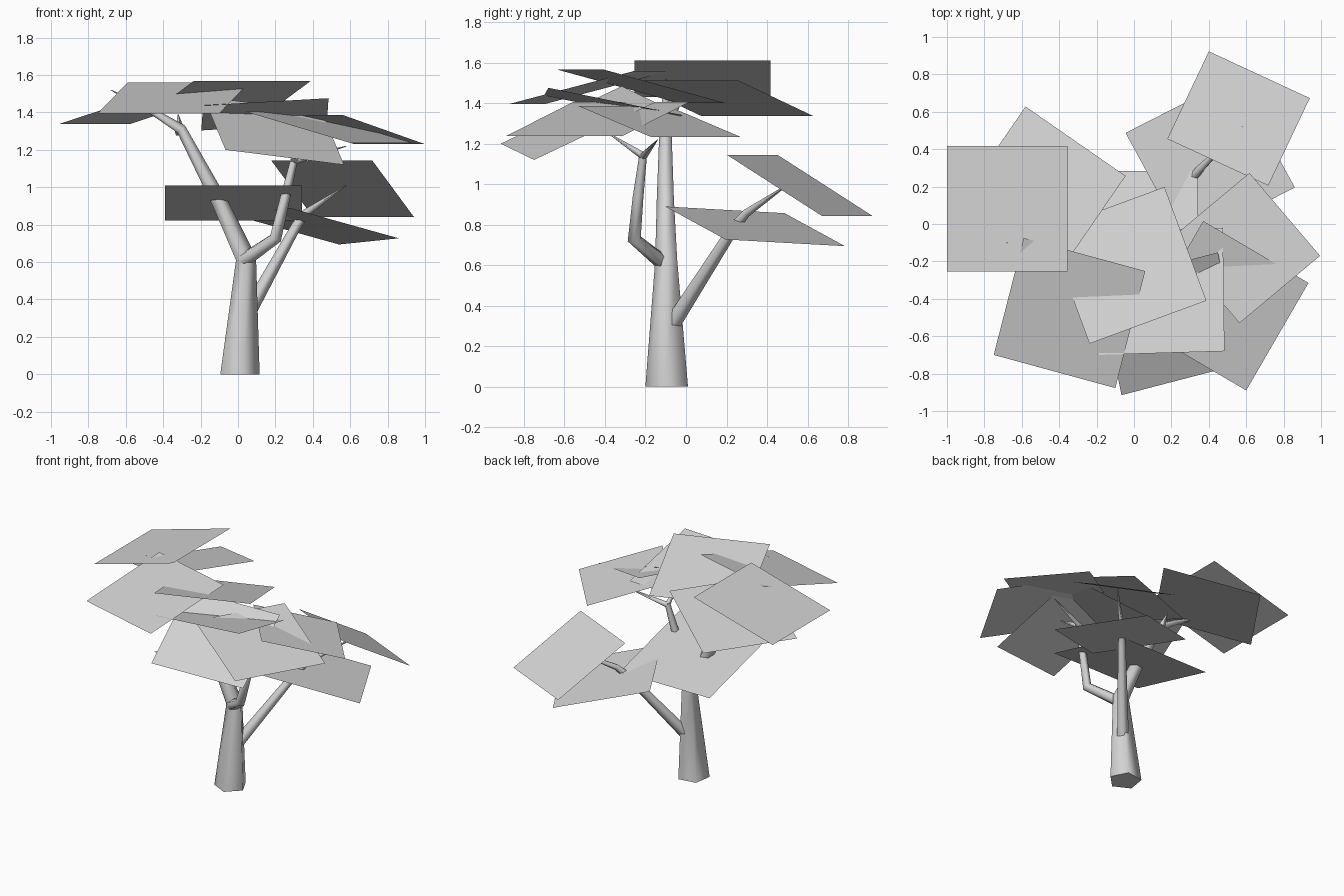
import bpy, bmesh
from math import radians, cos, sin
from mathutils import Vector

cube = bpy.data.objects.get("Cube")
if cube:
    bpy.data.objects.remove(cube, do_unlink=True)

grey = bpy.data.materials.new("plain_grey")
grey.use_nodes = True
colour = (0.65, 0.65, 0.65, 1)
grey.diffuse_color = colour
grey.node_tree.nodes["Principled BSDF"].inputs["Base Color"].default_value = colour

SIDES = 5
UP = Vector((0, 0, 1))


def finish(name, bm):
    mesh = bpy.data.meshes.new(name)
    bm.to_mesh(mesh)
    bm.free()
    mesh.materials.append(grey)
    obj = bpy.data.objects.new(name, mesh)
    bpy.context.collection.objects.link(obj)
    return obj


def limb(name, path, upright=False):
    """Tapered five-sided tube through (x, y, z, radius) points."""
    bm = bmesh.new()
    pts = [Vector(p[:3]) for p in path]
    rings = []
    for i, p in enumerate(pts):
        before = (p - pts[max(i - 1, 0)]).normalized()
        after = (pts[min(i + 1, len(pts) - 1)] - p).normalized()
        tangent = UP if upright and i == 0 else before + after
        turn = UP.rotation_difference(tangent)
        ring = []
        for k in range(SIDES):
            a = radians(135) + radians(360) * k / SIDES
            ring.append(bm.verts.new(p + turn @ Vector((cos(a), sin(a), 0)) * path[i][3]))
        rings.append(ring)
    for low, high in zip(rings, rings[1:]):
        for k in range(SIDES):
            n = (k + 1) % SIDES
            bm.faces.new((low[k], low[n], high[n], high[k])).smooth = True
    bm.faces.new(rings[0][::-1])
    bm.faces.new(rings[-1])
    return finish(name, bm)


def leaf(name, corner, side_a, side_b):
    """Flat foliage sheet from a corner and its two neighbouring corners."""
    a, b, d = Vector(corner), Vector(side_a), Vector(side_b)
    bm = bmesh.new()
    face = bm.faces.new([bm.verts.new(v) for v in (a, b, b + d - a, d)])
    face.normal_update()
    if face.normal.z < 0:
        face.normal_flip()
    return finish(name, bm)


# Trunk and its branches
limb("trunk", [(.005, -.09, 0, .112), (.04, -.095, .62, .058), (-.1, -.1, .92, .045),
               (-.305, -.1, 1.31, .03), (-.45, -.1, 1.4, .02), (-.68, -.1, 1.52, .002)], True)
limb("left_twig", [(-.31, -.1, 1.29, .03), (-.32, -.03, 1.39, .002)])
limb("front_branch", [(.03, -.11, .61, .04), (.2, -.255, .73, .035),
                      (.25, -.235, .94, .028), (.3, -.21, 1.15, .02)])
limb("front_twig", [(.3, -.21, 1.14, .02), (.32, -.38, 1.25, .003)])
limb("side_twig", [(.3, -.21, 1.14, .02), (.58, -.14, 1.22, .002)])
limb("back_branch", [(.05, -.06, .32, .042), (.31, .24, .79, .028),
                     (.36, .3, .86, .022), (.58, .52, 1.01, .002)])

# Foliage sheets
leaf("left_top_leaf", (-1, -.255, 1.43), (-.355, -.255, 1.61), (-1, .417, 1.43))
leaf("left_back_leaf", (-.58, .628, 1.337), (-.045, .257, 1.513), (-.96, .075, 1.337))
leaf("left_front_leaf", (-.75, -.7, 1.395), (-.1, -.877, 1.395), (-.59, -.075, 1.56))
leaf("centre_top_leaf", (.387, -.41, 1.567), (-.238, -.64, 1.567), (.163, .198, 1.4))
leaf("centre_low_leaf", (.484, -.68, 1.476), (-.187, -.7, 1.438), (.475, -.02, 1.342))
leaf("front_leaf", (-.067, -.915, 1.2), (.567, -.75, 1.12), (-.185, -.317, 1.484))
leaf("right_front_leaf", (.933, -.315, 1.237), (.6, -.89, 1.237), (.37, .016, 1.405))
leaf("right_leaf", (.995, -.17, 1.232), (.617, .273, 1.232), (.564, -.53, 1.385))
leaf("back_high_leaf", (.4, .923, .842), (.94, .673, .842), (.178, .455, 1.143))
leaf("back_low_leaf", (-.045, .487, .857), (.54, .785, .694), (.275, -.103, .89))
leaf("inner_leaf", (-.39, .283, .822), (.342, .283, .822), (-.39, -.424, 1.01))
